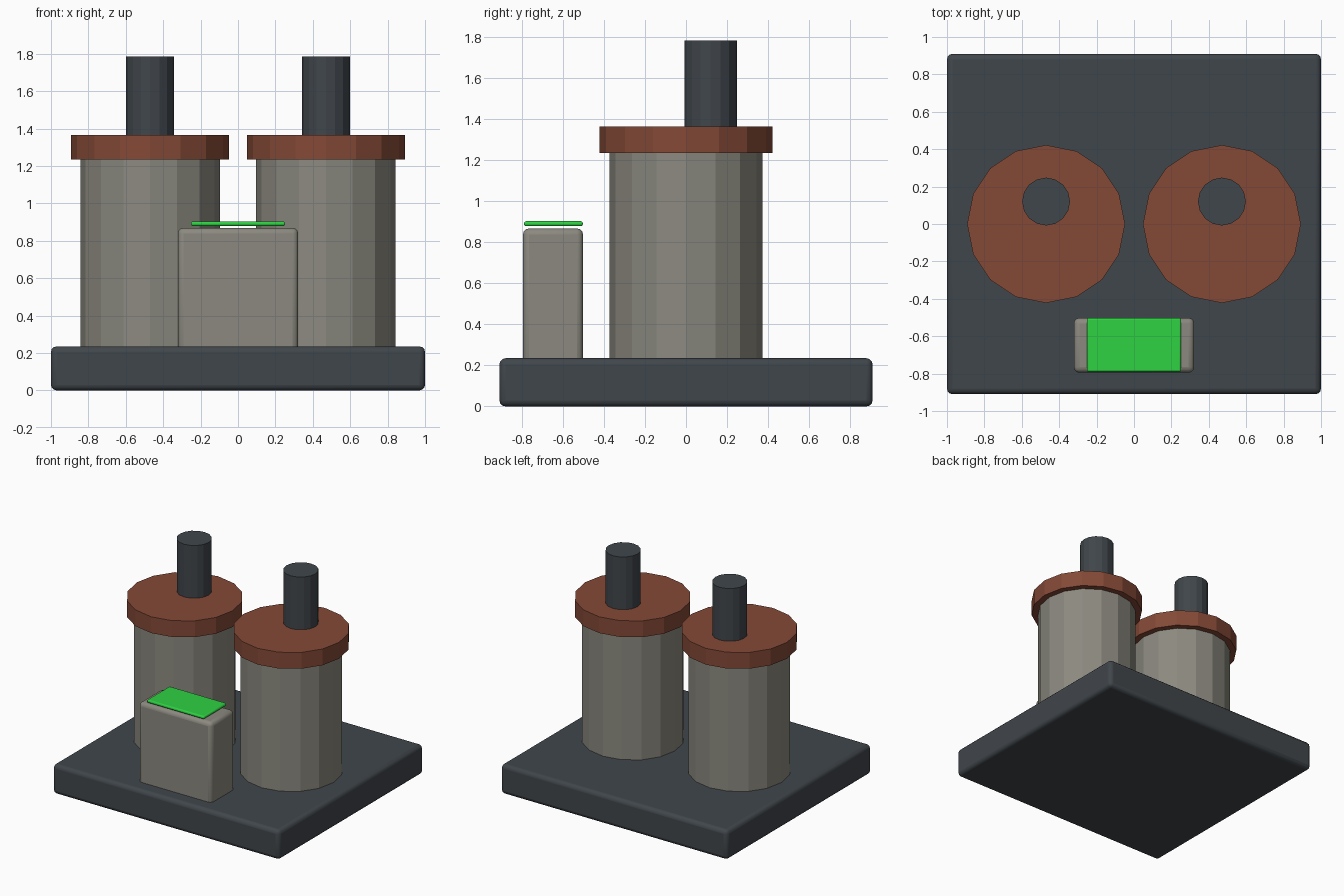
import bpy
import math

if "Cube" in bpy.data.objects:
    bpy.data.objects.remove(bpy.data.objects["Cube"])


def linear(c):
    c /= 255
    return c / 12.92 if c <= 0.04045 else ((c + 0.055) / 1.055) ** 2.4


def material(name, rgb):
    m = bpy.data.materials.new(name)
    m.diffuse_color = (*[linear(c) for c in rgb], 1)
    m.use_nodes = True
    m.node_tree.nodes["Principled BSDF"].inputs["Base Color"].default_value = m.diffuse_color
    return m


SLATE = material("slate", (64, 70, 75))
CONCRETE = material("concrete", (139, 137, 127))
RUST = material("rust", (132, 73, 54))
GREEN = material("green", (46, 210, 66))


def box(name, lo, hi, bevel, mat):
    """Rounded block between two corners."""
    bpy.ops.mesh.primitive_cube_add(size=1, location=[(a + b) / 2 for a, b in zip(lo, hi)])
    ob = bpy.context.object
    ob.name = name
    ob.scale = [b - a for a, b in zip(lo, hi)]
    bpy.ops.object.transform_apply(location=False, rotation=False, scale=True)
    mod = ob.modifiers.new("rounded_edges", 'BEVEL')
    mod.width = bevel
    mod.segments = 3
    ob.data.materials.append(mat)
    bpy.ops.object.shade_smooth_by_angle(angle=math.radians(35))
    return ob


def cylinder(name, x, y, z0, z1, radius, mat):
    """Flat-faced upright cylinder."""
    bpy.ops.mesh.primitive_cylinder_add(vertices=16, radius=radius, depth=z1 - z0,
                                        location=(x, y, (z0 + z1) / 2))
    ob = bpy.context.object
    ob.name = name
    ob.data.materials.append(mat)
    return ob


# Foundation slab
box("base_slab", (-1, -0.91, 0), (1, 0.91, 0.235), 0.03, SLATE)

# Twin tanks, each with a rim cap and an offset chimney
for side, x in (("left", -0.47), ("right", 0.47)):
    cylinder(side + "_tank", x, 0, 0.22, 1.24, 0.373, CONCRETE)
    cylinder(side + "_cap", x, 0, 1.235, 1.365, 0.422, RUST)
    cylinder(side + "_chimney", x, 0.12, 1.35, 1.785, 0.128, SLATE)

# Control block with its lit panel hovering just above
box("control_block", (-0.322, -0.795, 0.2), (0.322, -0.502, 0.868), 0.03, CONCRETE)
box("panel", (-0.252, -0.79, 0.879), (0.252, -0.503, 0.903), 0.01, GREEN)
